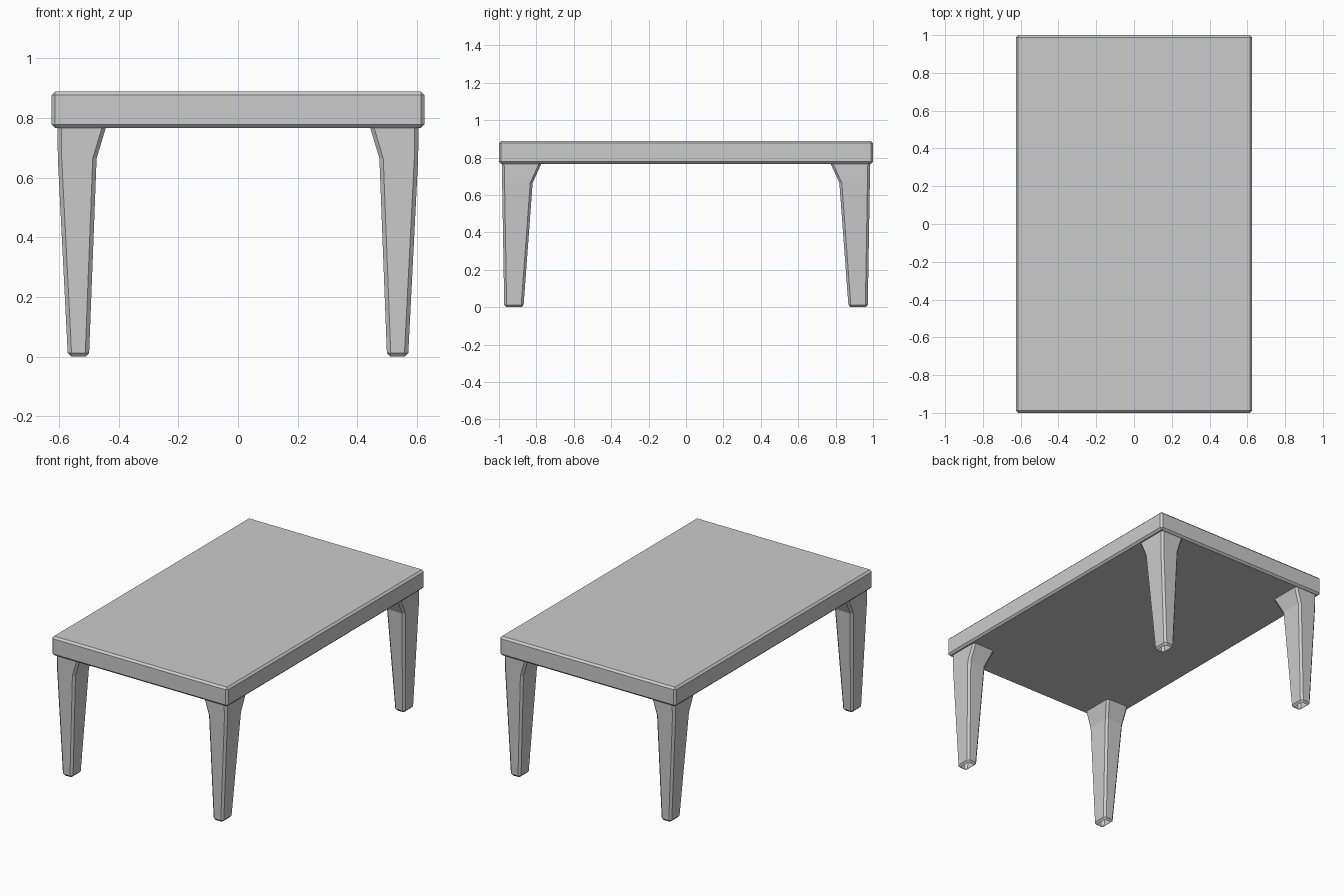
import bpy, bmesh

if "Cube" in bpy.data.objects:
    bpy.data.objects.remove(bpy.data.objects["Cube"])

# Tabletop: bevelled slab
bpy.ops.mesh.primitive_cube_add(size=1, location=(0, 0, 0.828))
top = bpy.context.object
top.name = "tabletop"
top.scale = (1.25, 2.0, 0.122)
bpy.ops.object.transform_apply(location=False, rotation=False, scale=True)
bevel = top.modifiers.new("edge_bevel", 'BEVEL')
bevel.width = 0.012
bevel.segments = 1


def chamfered_ring(bm, z, x0, x1, y0, y1, c):
    """Rectangle with cut corners, counter-clockwise from above."""
    pts = [(x0 + c, y0), (x1 - c, y0), (x1, y0 + c), (x1, y1 - c),
           (x1 - c, y1), (x0 + c, y1), (x0, y1 - c), (x0, y0 + c)]
    return [bm.verts.new((x, y, z)) for x, y in pts]


# Leg sections: z, inner x, outer x, inner y, outer y, corner cut
sections = [
    (0.0, 0.511, 0.559, 0.880, 0.960, 0.005),
    (0.013, 0.499, 0.571, 0.868, 0.972, 0.013),
    (0.665, 0.474, 0.604, 0.820, 0.983, 0.013),
    (0.768, 0.443, 0.605, 0.773, 0.985, 0.013),
]
bm = bmesh.new()
rings = [chamfered_ring(bm, *s) for s in sections]
for low, high in zip(rings, rings[1:]):
    for i in range(8):
        j = (i + 1) % 8
        bm.faces.new((low[i], low[j], high[j], high[i]))
mesh = bpy.data.meshes.new("legs")
bm.to_mesh(mesh)
bm.free()

# Legs: hollow one mirrored to all four corners
legs = bpy.data.objects.new("legs", mesh)
bpy.context.collection.objects.link(legs)
mirror = legs.modifiers.new("four_corners", 'MIRROR')
mirror.use_axis = (True, True, False)
